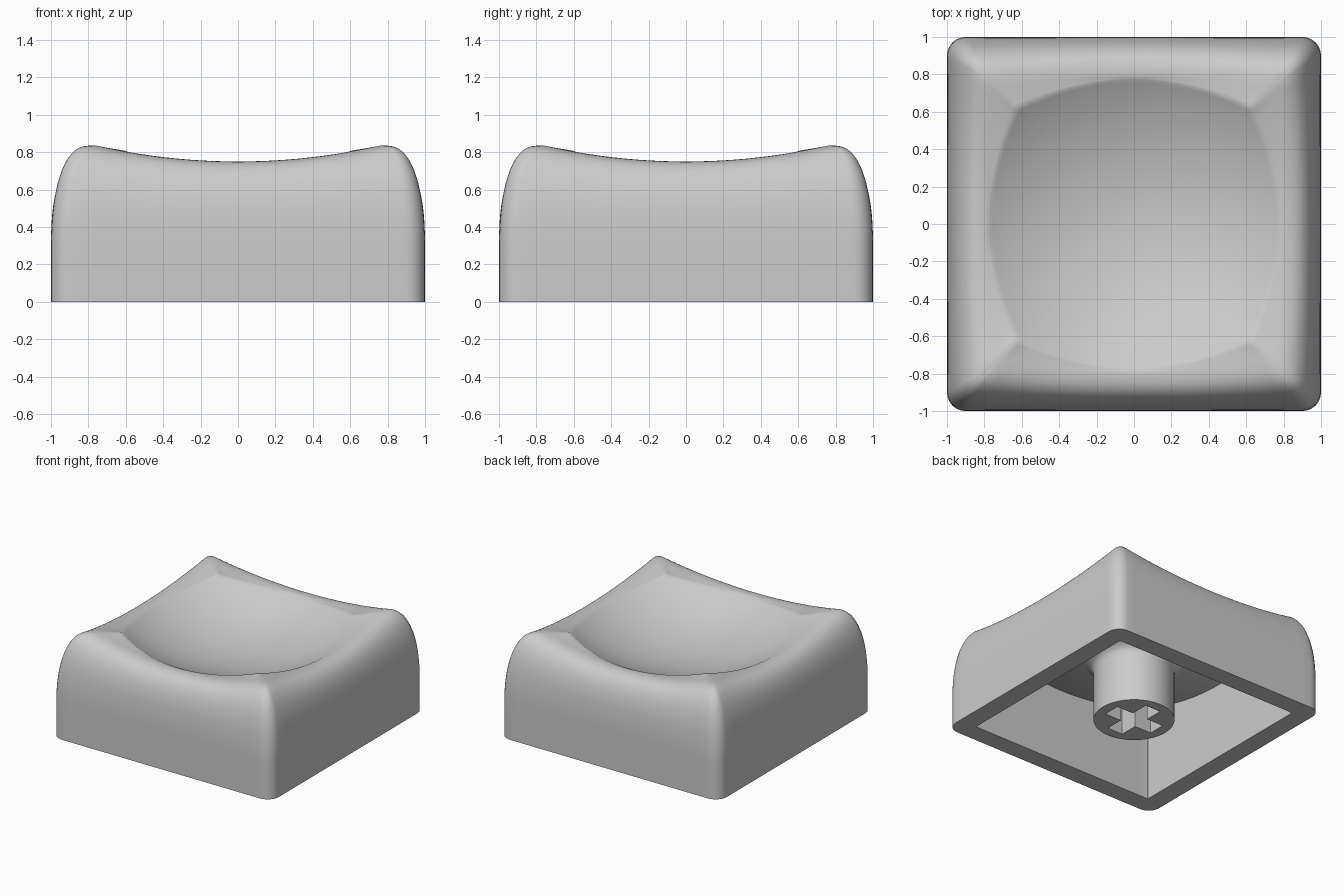
import bpy, bmesh, math

cube = bpy.data.objects.get("Cube")
if cube:
    bpy.data.objects.remove(cube, do_unlink=True)

grey = bpy.data.materials.new("plain_grey")
grey.use_nodes = True
COLOUR = (0.6, 0.6, 0.6, 1)
grey.diffuse_color = COLOUR
grey.node_tree.nodes["Principled BSDF"].inputs["Base Color"].default_value = COLOUR

SIDE, ARC = 24, 6          # points per side and per rounded corner
DISH_R, DISH_Z = 1.57, 0.54


def dish(x, y):
    return DISH_Z + DISH_R - math.sqrt(DISH_R ** 2 - x * x - y * y)


def ceiling(x, y):
    return min(0.45 + 0.245 * (x * x + y * y), 0.72)


def outline(s, r, bulge=0.0):
    """Rounded square as (x, y, u); u runs -1..1 along each side."""
    pts = []
    for k in range(4):
        c, n = math.cos(k * math.pi / 2), math.sin(k * math.pi / 2)
        side = []
        for i in range(SIDE):
            u = -1 + 2 * i / SIDE
            side.append(((s - r) * u, -s - bulge * (1 - u * u), u))
        for i in range(ARC):
            a = -math.pi / 2 + math.pi / 2 * i / ARC
            side.append((s - r + r * math.cos(a), -(s - r) + r * math.sin(a), 1))
        pts += [(x * c - y * n, x * n + y * c, u) for x, y, u in side]
    return pts


def surface_loop(pts, height, f=1.0):
    return [(x * f, y * f, height(x * f, y * f)) for x, y, u in pts]


def wall_loop(a):
    """Loop of the outer wall; the edge is lower and tighter mid-side."""
    c, s = max(math.cos(a), 0), math.sin(a)
    corner, middle = 0.79 + 0.21 * c ** 0.833, 0.79 + 0.21 * c ** 0.69
    pts = outline(corner, 0.1 - 0.07 * s ** 4, middle - corner)
    loop = []
    for x, y, u in pts:
        rise = s ** (0.69 + 0.143 * u * u)
        loop.append((x, y, 0.25 + (0.585 - 0.085 * (1 - u * u)) * rise))
    return loop


def make_object(name, bm):
    bmesh.ops.recalc_face_normals(bm, faces=bm.faces)
    mesh = bpy.data.meshes.new(name)
    bm.to_mesh(mesh)
    bm.free()
    mesh.materials.append(grey)
    ob = bpy.data.objects.new(name, mesh)
    bpy.context.collection.objects.link(ob)
    return ob


def skin(name, loops, start=None, end=None):
    """Bridge closed loops; close each end with a fan or one face."""
    bm = bmesh.new()
    rings = [[bm.verts.new(p) for p in loop] for loop in loops]
    n = len(rings[0])
    for a, b in zip(rings, rings[1:]):
        for i in range(n):
            j = (i + 1) % n
            bm.faces.new((a[i], a[j], b[j], b[i]))
    for ring, tip in ((rings[0], start), (rings[-1], end)):
        if tip:
            v = bm.verts.new(tip)
            for i in range(n):
                bm.faces.new((ring[i], ring[(i + 1) % n], v))
        else:
            bm.faces.new(ring)
    return make_object(name, bm)


# Shell: ceiling, cavity wall, rim, outer wall, saddle edge, dish
cavity = outline(0.845, 0.004)
loops = [surface_loop(cavity, ceiling, i / 10) for i in range(1, 11)]
loops.append([(x, y, 0) for x, y, u in cavity])
loops.append([(x, y, 0) for x, y, u in outline(1, 0.1)])
STEPS = 22
loops += [wall_loop(math.pi / 2 * i / STEPS) for i in range(STEPS + 1)]
edge = outline(0.635, 0.04, 0.14)
crest, brink = loops[-1], surface_loop(edge, dish)
for f in (0.33, 0.67, 0.9):
    loops.append([tuple(p + (q - p) * f for p, q in zip(a, b))
                  for a, b in zip(crest, brink)])
loops += [brink, surface_loop(edge, dish, 0.975)]
loops += [surface_loop(edge, dish, 1 - i / 14) for i in range(1, 14)]
shell = skin("cap_shell", loops, (0, 0, ceiling(0, 0)), (0, 0, DISH_Z))

# Stem: lathed post flaring into the ceiling
SEG = 64
profile = [(0.305, 0), (0.305, 0.4), (0.31, 0.43), (0.325, 0.455),
           (0.35, 0.475), (0.38, 0.495)]
stem = skin("stem", [[(r * math.cos(2 * math.pi * i / SEG),
                       r * math.sin(2 * math.pi * i / SEG), z)
                      for i in range(SEG)] for r, z in profile])

# Cross-shaped socket cut into the stem
L, W = 0.222, 0.07
arm = [(W, -L), (W, -W), (L, -W)]
cross = []
for k in range(4):
    for x, y in arm:
        for _ in range(k):
            x, y = -y, x
        cross.append((x, y))
cutter = skin("socket_cutter", [[(x, y, z) for x, y in cross] for z in (-0.1, 0.4)])
cutter.hide_render = True
cut = stem.modifiers.new("socket", "BOOLEAN")
cut.operation, cut.object, cut.solver = "DIFFERENCE", cutter, "EXACT"
bpy.context.view_layer.update()
graph = bpy.context.evaluated_depsgraph_get()
stem_mesh = bpy.data.meshes.new_from_object(stem.evaluated_get(graph))
stem.modifiers.clear()
stem.data = stem_mesh
bpy.data.objects.remove(cutter, do_unlink=True)

# Smooth shading with crisp edges
bpy.ops.object.select_all(action="DESELECT")
for ob in (shell, stem):
    ob.select_set(True)
bpy.context.view_layer.objects.active = shell
bpy.ops.object.shade_smooth_by_angle(angle=math.radians(40))
